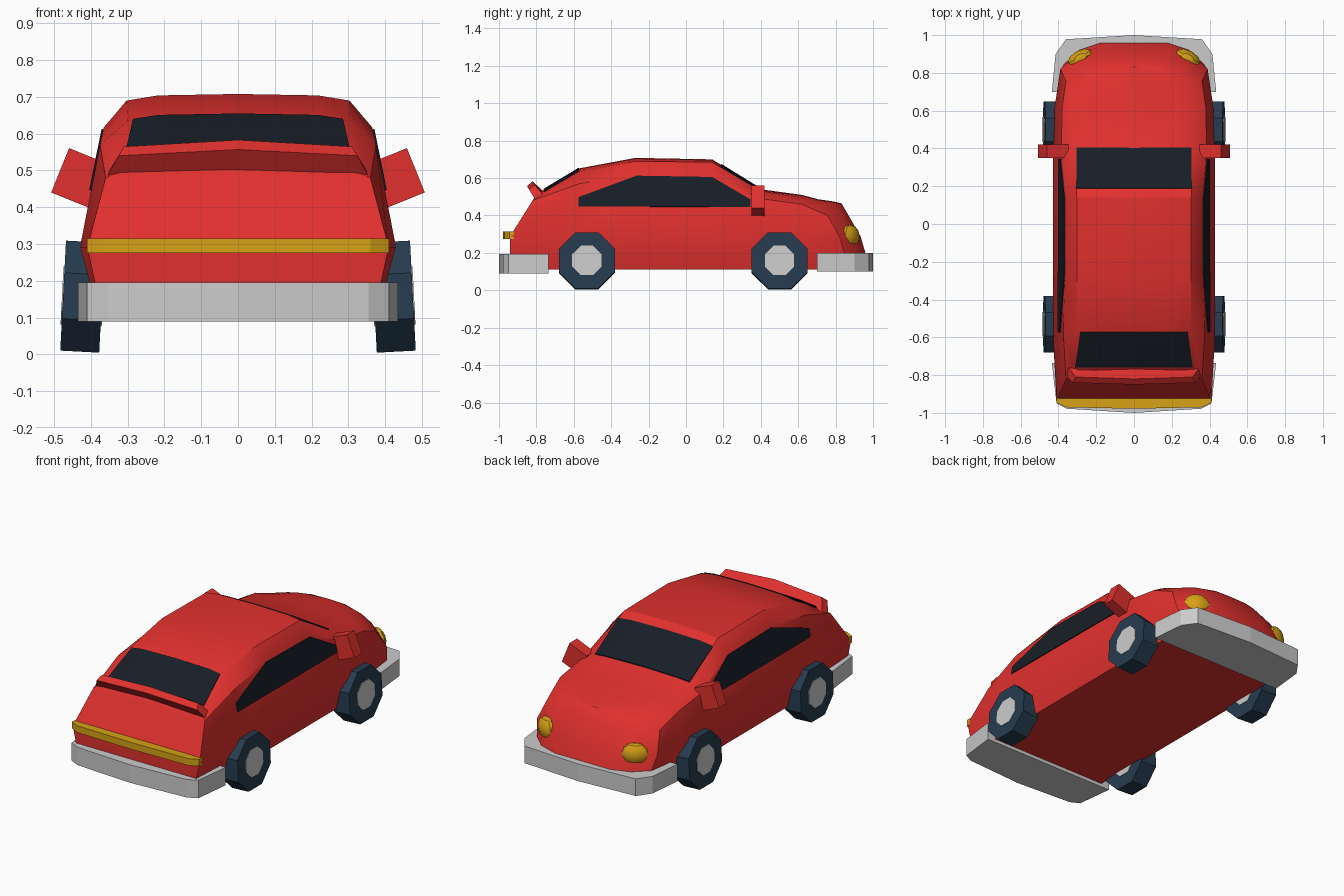
import bpy, bmesh, math
from mathutils import Matrix, Vector

if "Cube" in bpy.data.objects:
    bpy.data.objects.remove(bpy.data.objects["Cube"])

RED, GLASS = (0.75, 0.03, 0.027, 1), (0.009, 0.013, 0.02, 1)
TYRE, AMBER = (0.02, 0.045, 0.08, 1), (0.68, 0.36, 0.008, 1)
GREY = None
mats = {}


def finish(name, bm, color, smooth=False):
    bmesh.ops.recalc_face_normals(bm, faces=bm.faces)
    me = bpy.data.meshes.new(name)
    bm.to_mesh(me)
    bm.free()
    ob = bpy.data.objects.new(name, me)
    bpy.context.collection.objects.link(ob)
    if color:
        if color not in mats:
            mats[color] = bpy.data.materials.new("paint_%d" % len(mats))
            mats[color].diffuse_color = color
        me.materials.append(mats[color])
    if smooth:
        bpy.ops.object.select_all(action='DESELECT')
        ob.select_set(True)
        bpy.context.view_layer.objects.active = ob
        bpy.ops.object.shade_smooth_by_angle(angle=math.radians(30))
    return ob


def loft(name, rings, color, smooth=False):
    """Skin a list of rings; end caps are strips joining mirrored points."""
    bm = bmesh.new()
    rows = [[bm.verts.new(p) for p in r] for r in rings]
    n = len(rows[0])
    for a, b in zip(rows, rows[1:]):
        for i in range(n):
            j = (i + 1) % n
            bm.faces.new((a[i], a[j], b[j], b[i]))
    for r in (rows[0], rows[-1]):
        for i in range((n - 1) // 2):
            ids = dict.fromkeys((i, i + 1, n - 2 - i, n - 1 - i))
            bm.faces.new([r[k] for k in ids])
    return finish(name, bm, color, smooth)


def mirrored(half):
    """Complete a half outline whose last point lies on x = 0."""
    return half + [(-p[0], *p[1:]) for p in half[-2::-1]]


# Body: y, belt width, shoulder width/height, roof edge width/height, centre height, lean
stations = [
    (-.94, .41, .36, .48, .30, .50, .515, .63),
    (-.57, .43, .375, .57, .30, .635, .652, 0),
    (-.27, .43, .365, .617, .303, .69, .708, 0),
    (.14, .43, .365, .61, .303, .685, .70, 0),
    (.40, .43, .385, .49, .31, .53, .54, 0),
    (.62, .42, .38, .46, .32, .495, .51, 0),
    (.82, .39, .36, .40, .30, .46, .487, -.58),
    (.895, .31, .28, .40, .24, .45, .475, -.58),
    (.933, .195, .18, .40, .15, .44, .465, -.58),
]
rings = []
for y, wm, wc, zc, wd, zd, zt, k in stations:
    half = [(wm - .04, .11), (wm, .29), (wc, zc), (wd, zd), (wd * .72, zt - .004), (0, zt)]
    lean = lambda z: k * (z - .29) if z > .29 else min(k, 0) * .5 * (z - .29)
    rings.append(mirrored([(x, y + lean(z), z) for x, z in half]))
body = loft("body", rings, RED, True)


# Windows: pieces of the body skin cut out by a convex outline, then thickened
def window(name, outline, axes, facing):
    bm = bmesh.new()
    bm.from_mesh(body.data)
    facing = Vector(facing)
    away = [f for f in bm.faces if f.normal.dot(facing) < .25]
    bmesh.ops.delete(bm, geom=away, context='FACES')

    def lift(p):
        v = Vector((0, 0, 0))
        v[axes[0]], v[axes[1]] = p
        return v
    pts = [lift(p) for p in outline]
    mid = sum(pts, Vector()) / len(pts)
    for a, b in zip(pts, pts[1:] + pts[:1]):
        normal = (b - a).cross(facing)
        if normal.dot(mid - a) > 0:
            normal.negate()
        bmesh.ops.bisect_plane(bm, geom=bm.verts[:] + bm.edges[:] + bm.faces[:],
                               plane_co=a, plane_no=normal, clear_outer=True)
    for f in bm.faces:
        f.smooth = False
    ob = finish(name, bm, GLASS)
    mod = ob.modifiers.new("thickness", 'SOLIDIFY')
    mod.thickness, mod.offset = .01, 0


side = [(-.575, .448), (-.575, .497), (-.265, .612), (.14, .605), (.345, .485), (.345, .445)]
window("side_window_right", side, (1, 2), (1, 0, 0))
window("side_window_left", side, (1, 2), (-1, 0, 0))
window("windshield", [(-.305, .187), (.305, .187), (.305, .403), (-.305, .403)], (0, 1), (0, 0, 1))
window("rear_window", [(-.285, -.572), (.285, -.572), (.31, -.757), (-.31, -.757)], (0, 1), (0, 0, 1))

# Spoiler: flicked-up lip across the tail
mid = [(0, -.765, .53), (0, -.82, .583), (0, -.85, .557), (0, -.80, .495)]
end = [(.35, -.755, .50), (.31, -.81, .565), (.325, -.84, .54), (.36, -.80, .475)]
loft("spoiler", [[(-x, y, z) for x, y, z in end], mid, end], RED)


# Bumpers and tail light: outlines extruded upwards
def slab(name, half, z0, z1, color):
    outline = mirrored(half)
    loft(name, [[(x, y, z) for x, y in outline] for z in (z0, z1)], color)


slab("rear_bumper", [(.435, -.735), (.41, -.95), (.355, -.978), (0, -1.0)], .09, .195, GREY)
slab("front_bumper", [(.435, .70), (.415, .90), (.36, .978), (0, 1.0)], .10, .20, GREY)
slab("tail_light", [(.41, -.92), (.41, -.945), (.36, -.97), (0, -.978)], .275, .315, AMBER)

for s, label in ((1, "right"), (-1, "left")):
    # Wheels: eight-sided, slightly cambered
    for y, end_name in ((.50, "front"), (-.53, "rear")):
        place = (Matrix.Translation((s * .4225, y, .157))
                 @ Matrix.Rotation(math.radians(90 - 3 * s), 4, 'Y')
                 @ Matrix.Rotation(math.radians(22.5), 4, 'Z'))
        for part, r, depth, color in (("tyre", .162, .106, TYRE), ("hub", .085, .112, GREY)):
            bm = bmesh.new()
            bmesh.ops.create_cone(bm, cap_ends=True, segments=8, radius1=r, radius2=r,
                                  depth=depth, matrix=place)
            finish(f"{end_name}_{part}_{label}", bm, color)

    # Headlights: flattened spheres set in the nose corners
    bm = bmesh.new()
    bmesh.ops.create_uvsphere(bm, u_segments=10, v_segments=6, radius=1,
                              matrix=Matrix.Translation((s * .285, .877, .288))
                              @ Matrix.Rotation(math.radians(-30 * s), 4, 'Z')
                              @ Matrix.Diagonal((.075, .042, .064, 1)))
    finish("headlight_" + label, bm, AMBER, True)

    # Wing mirrors: tilted boxes
    bm = bmesh.new()
    bmesh.ops.create_cube(bm, size=1, matrix=Matrix.Translation((s * .428, .385, .478))
                          @ Matrix.Rotation(math.radians(-22 * s), 4, 'Y')
                          @ Matrix.Diagonal((.12, .07, .13, 1)))
    finish("wing_mirror_" + label, bm, RED)

for m in bpy.data.materials:
    if m.users and not m.is_grease_pencil:
        m.use_nodes = True
        m.node_tree.nodes["Principled BSDF"].inputs["Base Color"].default_value = m.diffuse_color
